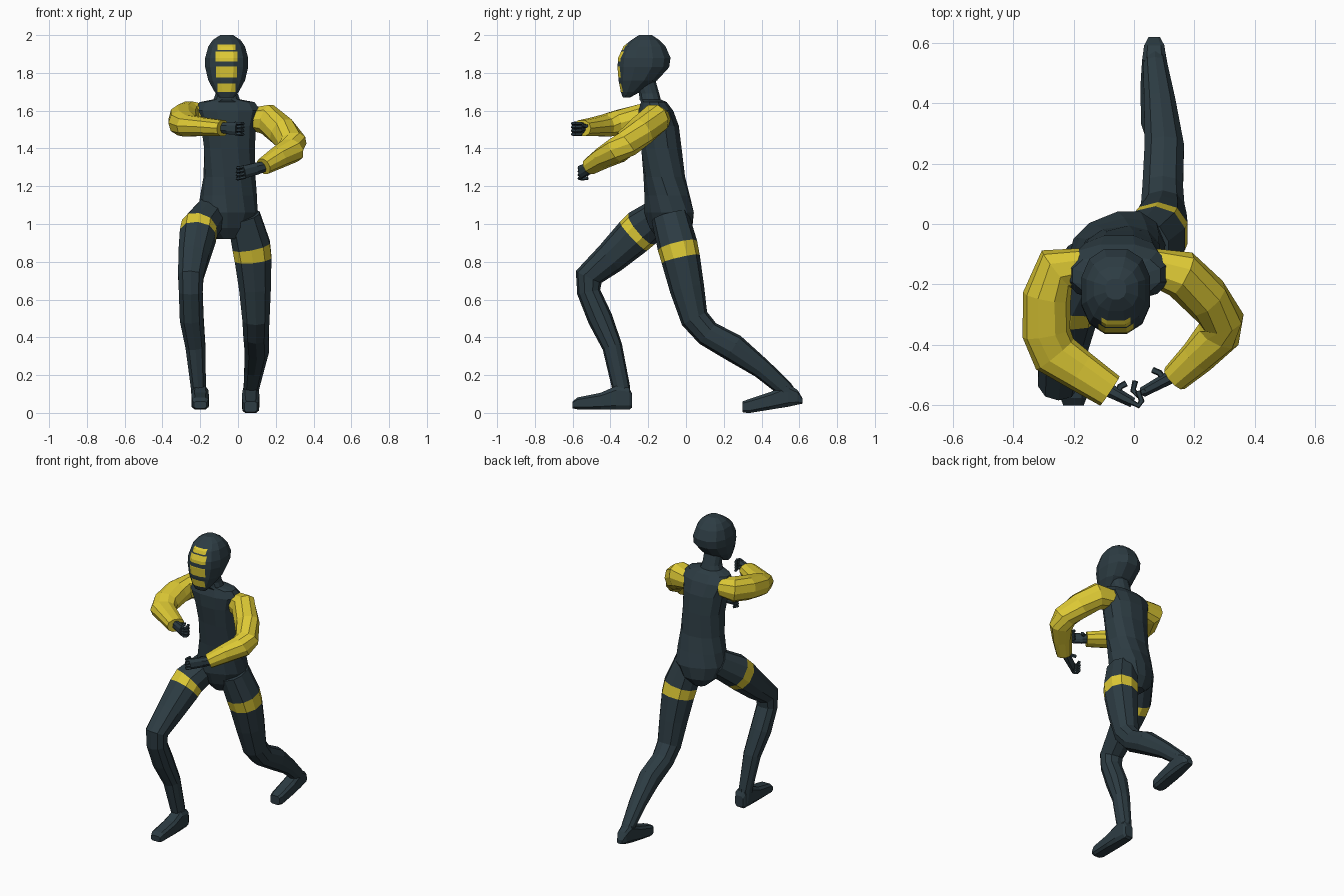
import bpy, bmesh, math
from mathutils import Vector as V

if "Cube" in bpy.data.objects:
    bpy.data.objects.remove(bpy.data.objects["Cube"])


def material(name, rgb):
    m = bpy.data.materials.new(name)
    m.diffuse_color = (*rgb, 1)
    m.use_nodes = True
    m.node_tree.nodes["Principled BSDF"].inputs["Base Color"].default_value = m.diffuse_color
    return m


MATS = [material("dark slate", (0.026, 0.045, 0.056)),
        material("yellow", (0.72, 0.58, 0.035))]


def finish(bm, name):
    bmesh.ops.recalc_face_normals(bm, faces=bm.faces)
    me = bpy.data.meshes.new(name)
    bm.to_mesh(me)
    bm.free()
    for m in MATS:
        me.materials.append(m)
    ob = bpy.data.objects.new(name, me)
    bpy.context.collection.objects.link(ob)
    return ob


def loft(bm, rings, mats):
    """Skin a list of point rings; mats gives the material of each span."""
    vs = [[bm.verts.new(p) for p in r] for r in rings]
    n = len(vs[0])
    for k in range(len(vs) - 1):
        for i in range(n):
            j = (i + 1) % n
            f = bm.faces.new((vs[k][i], vs[k][j], vs[k + 1][j], vs[k + 1][i]))
            f.material_index = mats[k]
    bm.faces.new(vs[0]).material_index = mats[0]
    bm.faces.new(vs[-1]).material_index = mats[-1]


def oval(c, u, v, n, power=1.0):
    """Ring of n points round c; power below 1 makes it squarer."""
    pts = []
    for i in range(n):
        a = math.tau * (i + 0.5) / n
        ca, sa = math.cos(a), math.sin(a)
        pts.append(V(c) + u * math.copysign(abs(ca) ** power, ca)
                   + v * math.copysign(abs(sa) ** power, sa))
    return pts


def tube_rings(path, ref, n, power=0.9):
    """Rings square to a path of (x, y, z, radius along ref, other radius)."""
    P = [V(p[:3]) for p in path]
    rings = []
    for i, p in enumerate(path):
        t = V((0, 0, 0))
        if i:
            t += (P[i] - P[i - 1]).normalized()
        if i < len(P) - 1:
            t += (P[i + 1] - P[i]).normalized()
        t.normalize()
        w = t.cross(V(ref)).normalized()
        u = w.cross(t)
        rings.append(oval(P[i], u * p[3], w * p[4], n, power))
    return rings


def limb(name, path, ref, mats, n=10):
    bm = bmesh.new()
    loft(bm, tube_rings(path, ref, n), mats)
    return finish(bm, name)


def stack_rings(rows, n, power):
    """Level rings from rows of (z, x, y, half width, half depth, turn)."""
    out = []
    for z, x, y, rx, ry, deg in rows:
        a = math.radians(deg)
        out.append(oval((x, y, z), V((math.cos(a), math.sin(a), 0)) * rx,
                        V((-math.sin(a), math.cos(a), 0)) * ry, n, power))
    return out


# Torso, twisted at the hips, with the neck
torso = [(0.92, -.06, -.08, .05, .07, 22), (0.98, -.06, -.08, .12, .11, 22),
         (1.06, -.055, -.09, .16, .125, 22), (1.15, -.05, -.10, .15, .115, 15),
         (1.25, -.045, -.115, .138, .108, 8), (1.40, -.045, -.13, .138, .11, 0),
         (1.52, -.05, -.145, .15, .11, 0), (1.60, -.055, -.16, .178, .095, 0),
         (1.645, -.058, -.17, .15, .07, 0), (1.66, -.06, -.19, .072, .058, 0),
         (1.69, -.06, -.195, .06, .055, 0), (1.76, -.06, -.22, .06, .06, 0)]
bm = bmesh.new()
loft(bm, stack_rings(torso, 12, 0.85), [0] * len(torso))
finish(bm, "torso")

# Head hood: rows of (height, front, back, half width)
hood = [(1.67, -.335, -.295, .04), (1.70, -.347, -.24, .066), (1.76, -.36, -.15, .1),
        (1.83, -.367, -.085, .117), (1.88, -.363, -.078, .117), (1.94, -.335, -.105, .1),
        (1.975, -.29, -.14, .075), (2.0, -.25, -.18, .035)]
bm = bmesh.new()
loft(bm, stack_rings([(z, -.06, (f + b) / 2, w, (b - f) / 2, 0) for z, f, b, w in hood],
                     12, 0.85), [0] * len(hood))
# Face bars: cut the hood along the bar edges and colour the faces inside
BARS = [(1.70, 1.745, .048), (1.775, 1.835, .056), (1.86, 1.912, .058), (1.92, 1.95, .048)]
cuts = [((0, 0, z), (0, 0, 1)) for b in BARS for z in b[:2]]
cuts += [((-.06 + s * w, 0, 0), (1, 0, 0)) for s in (-1, 1) for w in {b[2] for b in BARS}]
for co, no in cuts:
    bmesh.ops.bisect_plane(bm, geom=bm.verts[:] + bm.edges[:] + bm.faces[:],
                           plane_co=co, plane_no=no)
for f in bm.faces:
    c = f.calc_center_median()
    if c.y < -0.27 and any(lo < c.z < hi and abs(c.x + .06) < w for lo, hi, w in BARS):
        f.material_index = 1
finish(bm, "head_hood")

# Legs: each thigh has one yellow band
X, Z = (1, 0, 0), (0, 0, 1)
limb("front_leg", [
    (-.14, -.12, 1.06, .09, .09), (-.205, -.235, .975, .1, .108), (-.213, -.278, .935, .1, .105),
    (-.235, -.40, .82, .085, .087), (-.25, -.515, .72, .07, .075), (-.25, -.515, .64, .066, .062),
    (-.245, -.455, .5, .066, .066), (-.225, -.39, .35, .055, .053), (-.21, -.345, .14, .042, .048),
    (-.205, -.335, .05, .04, .045)], X, [0, 1] + [0] * 8)
limb("back_leg", [
    (.03, -.085, 1.04, .09, .10), (.07, -.045, .885, .105, .107), (.08, -.028, .815, .102, .103),
    (.09, .005, .66, .088, .092), (.095, .045, .5, .075, .075), (.095, .115, .42, .07, .07),
    (.1, .25, .345, .068, .074), (.085, .4, .235, .054, .054), (.07, .52, .13, .042, .045),
    (.07, .56, .08, .035, .04)], X, [0, 1] + [0] * 8)


# Feet: rows of (y, half width, bottom, top)
def foot(name, x, rows):
    bm = bmesh.new()
    loft(bm, [oval((x, y, (lo + hi) / 2), V((w, 0, 0)), V((0, 0, (hi - lo) / 2 / .92)), 8, 0.5)
              for y, w, lo, hi in rows], [0] * len(rows))
    finish(bm, name)


foot("front_foot", -.2, [(-.6, .035, .025, .06), (-.575, .045, .02, .08), (-.45, .048, .02, .105),
                         (-.37, .045, .02, .14), (-.30, .04, .02, .13), (-.285, .03, .03, .1)])
foot("back_foot", .067, [(.30, .035, .005, .06), (.33, .045, 0, .07), (.45, .048, .02, .11),
                         (.54, .042, .035, .15), (.59, .035, .045, .12), (.618, .02, .05, .075)])

# Arms: yellow sleeves
limb("right_sleeve", [
    (-.175, -.14, 1.575, .06, .06), (-.255, -.15, 1.575, .078, .08), (-.288, -.24, 1.56, .076, .08),
    (-.29, -.36, 1.535, .07, .08), (-.262, -.43, 1.52, .06, .08), (-.18, -.485, 1.515, .05, .068),
    (-.08, -.552, 1.507, .044, .058)], Z, [1] * 7)
limb("left_sleeve", [
    (.06, -.14, 1.555, .06, .06), (.155, -.165, 1.555, .082, .08), (.235, -.24, 1.49, .08, .078),
    (.29, -.315, 1.425, .075, .074), (.28, -.365, 1.39, .07, .074), (.21, -.44, 1.35, .058, .06),
    (.135, -.51, 1.305, .045, .048)], Z, [1] * 7)


# Hands: palm, four curled fingers and a thumb
def hand(name, wrist, knuckle, curl):
    w, k, c = V(wrist), V(knuckle), V(curl).normalized()
    d = (k - w).normalized()
    up = V(Z)
    bm = bmesh.new()
    palm = [(*w, .026, .026), (*w.lerp(k, .5), .034, .022), (*k, .036, .018)]
    loft(bm, tube_rings(palm, Z, 8), [0] * 3)
    for i in range(4):
        a = k + up * (i - 1.5) * .019 - d * .01
        path = [a, a + d * .032, a + d * .042 + c * .02, a + d * .025 + c * .045]
        loft(bm, tube_rings([(*p, .009, .01) for p in path], Z, 5), [0] * 4)
    a = w.lerp(k, .45) + up * .012
    path = [a, a + c * .03 + d * .01, a + c * .05 + d * .03]
    loft(bm, tube_rings([(*p, .011, .011) for p in path], Z, 5), [0] * 3)
    finish(bm, name)


hand("right_hand", (-.10, -.54, 1.51), (-.005, -.59, 1.505), (.1, 1, 0))
hand("left_hand", (.16, -.485, 1.31), (.03, -.555, 1.275), (-.3, 1, 0))
